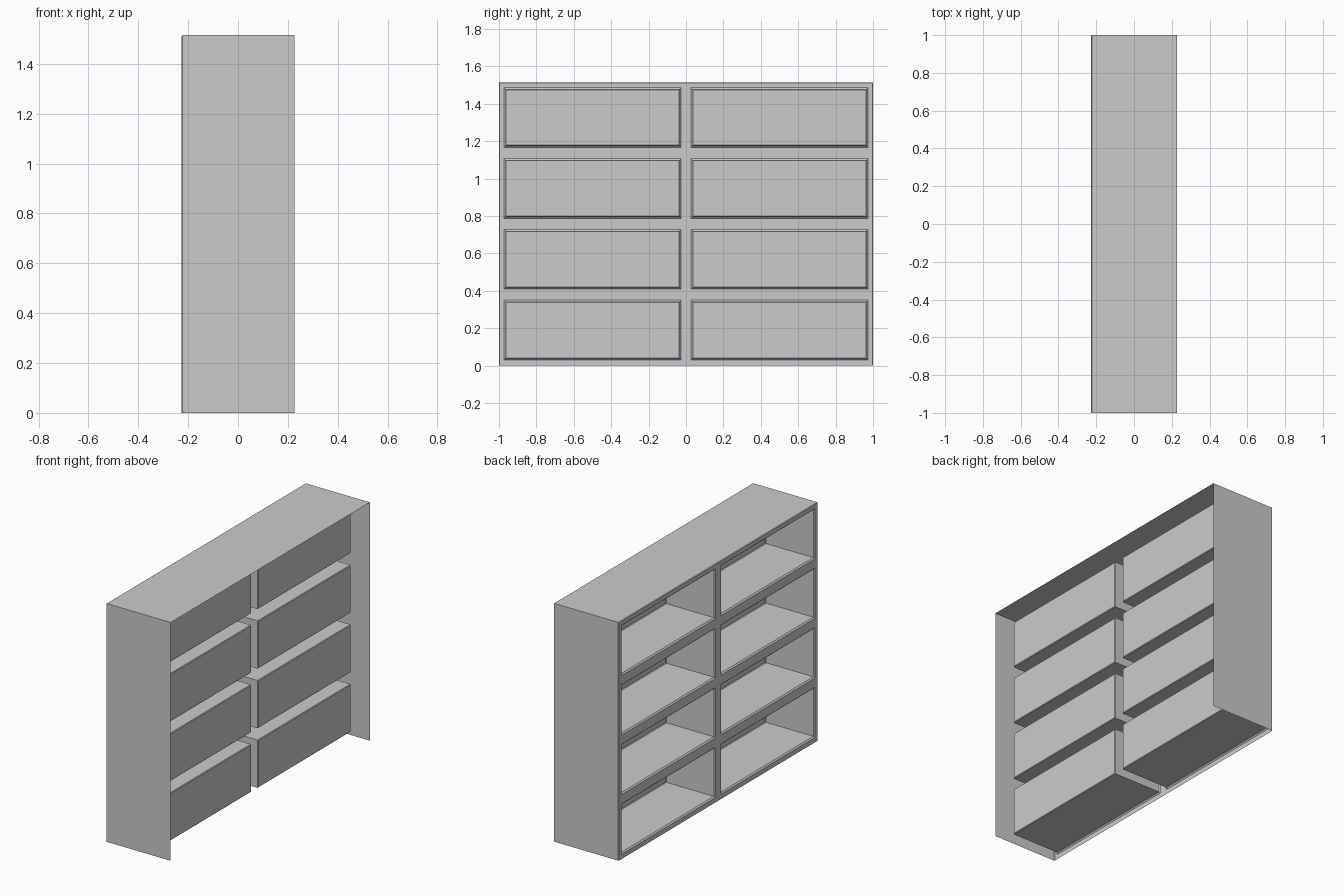
import bpy, bmesh

if "Cube" in bpy.data.objects:
    bpy.data.objects.remove(bpy.data.objects["Cube"])

D = 0.227            # half depth (open frame side is -x)
W, H = 1.0, 1.515    # half width, height
BACK = 0.117         # x of the cubby back walls
C = 0.004            # outer edge chamfer
B = 0.008            # cubby edge chamfer
HW, HH = 0.474, 0.160  # half size of each opening
COLS = [-0.5, 0.5]
ROWS = [H / 8 + i * H / 4 + 0.001 for i in range(4)]


def finish(name, bm):
    bmesh.ops.remove_doubles(bm, verts=bm.verts, dist=1e-5)
    mesh = bpy.data.meshes.new(name)
    bm.to_mesh(mesh)
    bm.free()
    obj = bpy.data.objects.new(name, mesh)
    bpy.context.collection.objects.link(obj)
    return obj


def quad(bm, pts):
    bm.faces.new([bm.verts.new(p) for p in pts])


# face frame: a grid of strips with the openings left out
bm = bmesh.new()
ys = [-W + C] + [c + s * HW for c in COLS for s in (-1, 1)] + [W - C]
zs = [0.0] + [r + s * HH for r in ROWS for s in (-1, 1)] + [H - C]
for i in range(len(ys) - 1):
    for j in range(len(zs) - 1):
        if i % 2 and j % 2:
            continue
        y0, y1, z0, z1 = ys[i], ys[i + 1], zs[j], zs[j + 1]
        quad(bm, [(-D, y0, z0), (-D, y0, z1), (-D, y1, z1), (-D, y1, z0)])
finish("face_frame", bm)

# outer shell: thin sides and top with a chamfered front edge, open below and behind
bm = bmesh.new()
rings = []
for x, k in ((-D, C), (-D + C, 0), (D, 0)):
    profile = [(-W + k, 0), (-W + k, H - k), (W - k, H - k), (W - k, 0)]
    rings.append([(x, y, z) for y, z in profile])
for a, b in zip(rings, rings[1:]):
    for i in range(3):
        quad(bm, [a[i], b[i], b[i + 1], a[i + 1]])
finish("outer_shell", bm)


# cubby: open box hanging behind the frame, chamfered at mouth and back
def cubby(name, cy, cz):
    bm = bmesh.new()
    steps = [(-D, 0), (-D + B, B), (BACK - B / 2, B), (BACK, B * 1.5)]
    loops = []
    for x, k in steps:
        w, h = HW - k, HH - k
        loops.append([(x, cy + sy * w, cz + sz * h)
                      for sy, sz in ((-1, -1), (1, -1), (1, 1), (-1, 1))])
    for a, b in zip(loops, loops[1:]):
        for i in range(4):
            n = (i + 1) % 4
            quad(bm, [a[i], b[i], b[n], a[n]][::-1])
    quad(bm, loops[-1])
    bmesh.ops.remove_doubles(bm, verts=bm.verts, dist=1e-5)
    bmesh.ops.recalc_face_normals(bm, faces=bm.faces)
    finish(name, bm)


for ci, cy in enumerate(COLS):
    for ri, cz in enumerate(ROWS):
        cubby(f"cubby_{'left' if ci else 'right'}_{ri + 1}", cy, cz)
